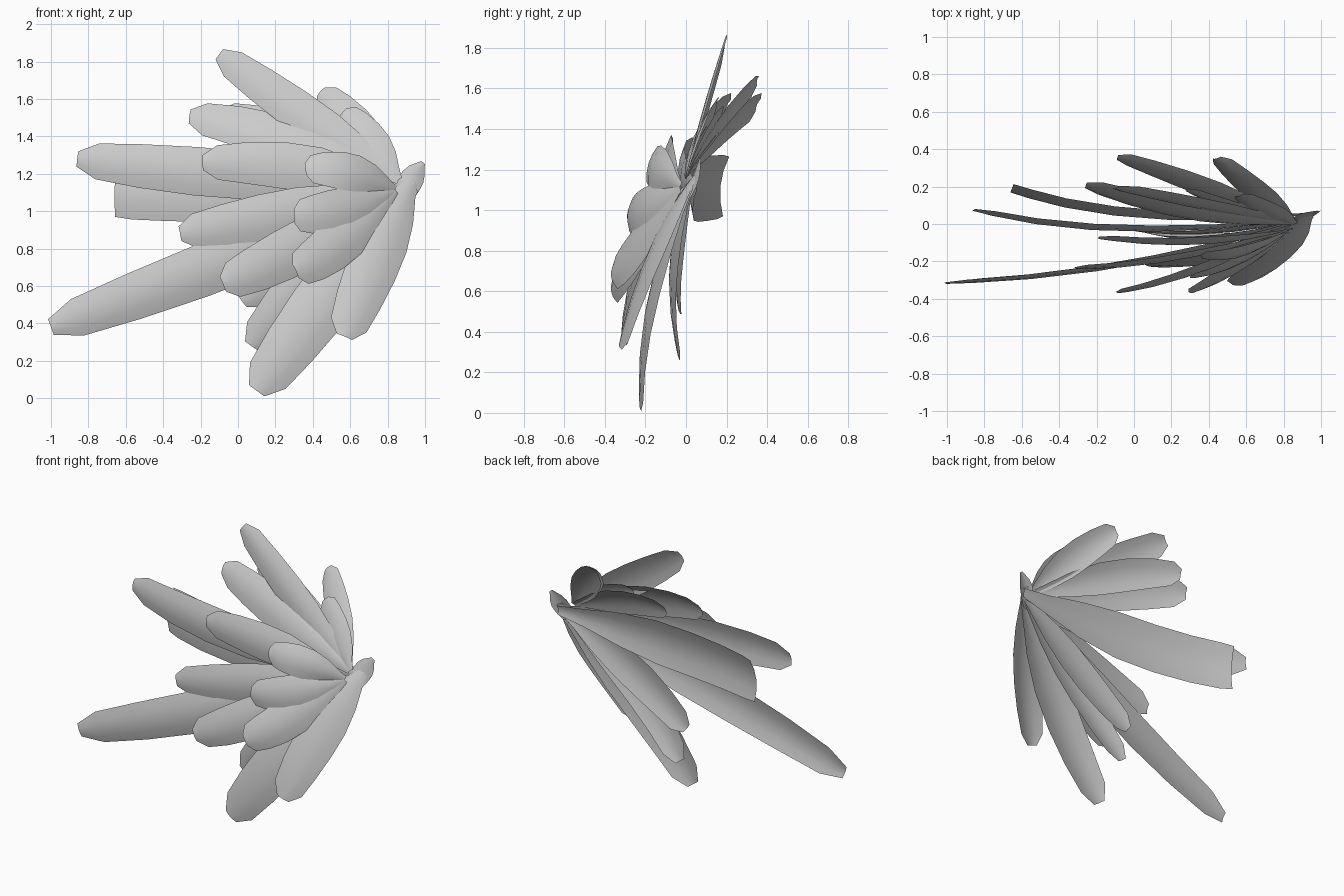
import bpy
from mathutils import Vector

if "Cube" in bpy.data.objects:
    bpy.data.objects.remove(bpy.data.objects["Cube"])

grey = bpy.data.materials.new("pale grey")
grey.diffuse_color = (0.6, 0.6, 0.6, 1)
grey.use_nodes = True
grey.node_tree.nodes["Principled BSDF"].inputs["Base Color"].default_value = grey.diffuse_color

# width profile along a feather: (position, share of full width)
PROFILE = [(0, .2), (.1, .4), (.25, .76), (.42, .98), (.6, 1), (.78, .9), (.93, .74), (1, .32)]
ACROSS = [-1, -.5, 0, .5, 1]


def feather(name, root, mid, tip, width, tilt, cup=.1, blunt=0):
    """Cupped blade swept along a curve through root, mid and tip."""
    root, mid, tip = Vector(root), Vector(mid), Vector(tip)
    ctrl = mid * 2 - (root + tip) / 2
    verts, faces, n = [], [], len(ACROSS)
    for t, share in PROFILE:
        if t > .6:
            share += (1 - share) * blunt
        p = root * (1 - t) ** 2 + ctrl * 2 * t * (1 - t) + tip * t * t
        d = ((ctrl - root) * (1 - t) + (tip - ctrl) * t).normalized()
        side = d.cross(Vector((.1, -1, 0))).normalized()
        side = (side + Vector((0, tilt, 0))).normalized()
        normal = side.cross(d).normalized()
        if normal.y < 0:
            normal = -normal
        for a in ACROSS:
            verts.append(p + side * a * share * width / 2 + normal * a * a * share * width * cup)
    for i in range(len(PROFILE) - 1):
        for j in range(n - 1):
            a = i * n + j
            faces.append((a, a + 1, a + n + 1, a + n))
    mesh = bpy.data.meshes.new(name)
    mesh.from_pydata(verts, [], faces)
    mesh.materials.append(grey)
    mesh.polygons.foreach_set("use_smooth", [True] * len(faces))
    obj = bpy.data.objects.new(name, mesh)
    bpy.context.collection.objects.link(obj)


# mid point, tip point, width, tilt
UPPER = [
    ((.40, .08, 1.485), (-.10, .19, 1.84), .22, .1),
    ((.30, .05, 1.385), (-.26, .20, 1.51), .25, .35),
    ((.35, .19, 1.41), (-.09, .35, 1.52), .21, .4),
    ((.65, .16, 1.44), (.44, .35, 1.64), .20, .1),
    ((.71, .06, 1.38), (.56, .15, 1.53), .19, .1),
    ((.60, .06, 1.34), (.28, .18, 1.49), .14, .2),
]
BACK = [
    ((-.05, -.04, 1.20), (-.86, .07, 1.28), .26, .05),
    ((.00, -.22, .755), (-1.0, -.32, .38), .28, 0),
    ((.45, -.05, .82), (.02, -.04, .52), .25, 0),
    ((.47, -.08, .74), (.07, -.04, .28), .25, 0),
    ((.52, -.18, .60), (.10, -.23, .04), .32, .1),
]
FRONT = [
    ((.35, -.11, 1.235), (-.19, -.08, 1.26), .25, .1),
    ((.60, -.16, 1.215), (.36, -.18, 1.225), .21, .3),
    ((.25, -.19, .99), (-.31, -.24, .88), .25, .05),
    ((.55, -.22, 1.01), (.30, -.29, .98), .23, .1),
    ((.35, -.26, .82), (-.08, -.37, .61), .27, 0),
    ((.55, -.25, .84), (.31, -.37, .68), .25, 0),
]

layers = [("upper_feather", (.86, 0, 1.17), UPPER),
          ("back_feather", (.94, .03, 1.13), BACK),
          ("front_feather", (.84, -.03, 1.115), FRONT)]
for label, root, rows in layers:
    for k, (mid, tip, width, tilt) in enumerate(rows):
        feather(f"{label}_{k + 1}", root, mid, tip, width, tilt)

# broad blunt feather behind the fan
feather("broad_feather", (.95, .05, 1.13), (.05, .03, 1.11), (-.66, .17, 1.12), .33, .1, blunt=.85)
# right-hand feather, whose quill reaches past the root cluster
feather("side_feather", (.94, .05, 1.18), (.755, -.18, .78), (.57, -.33, .33), .28, 0)
# short quill stub at the root
feather("root_quill", (.99, .07, 1.26), (.93, .04, 1.17), (.88, 0, 1.06), .13, 0)
